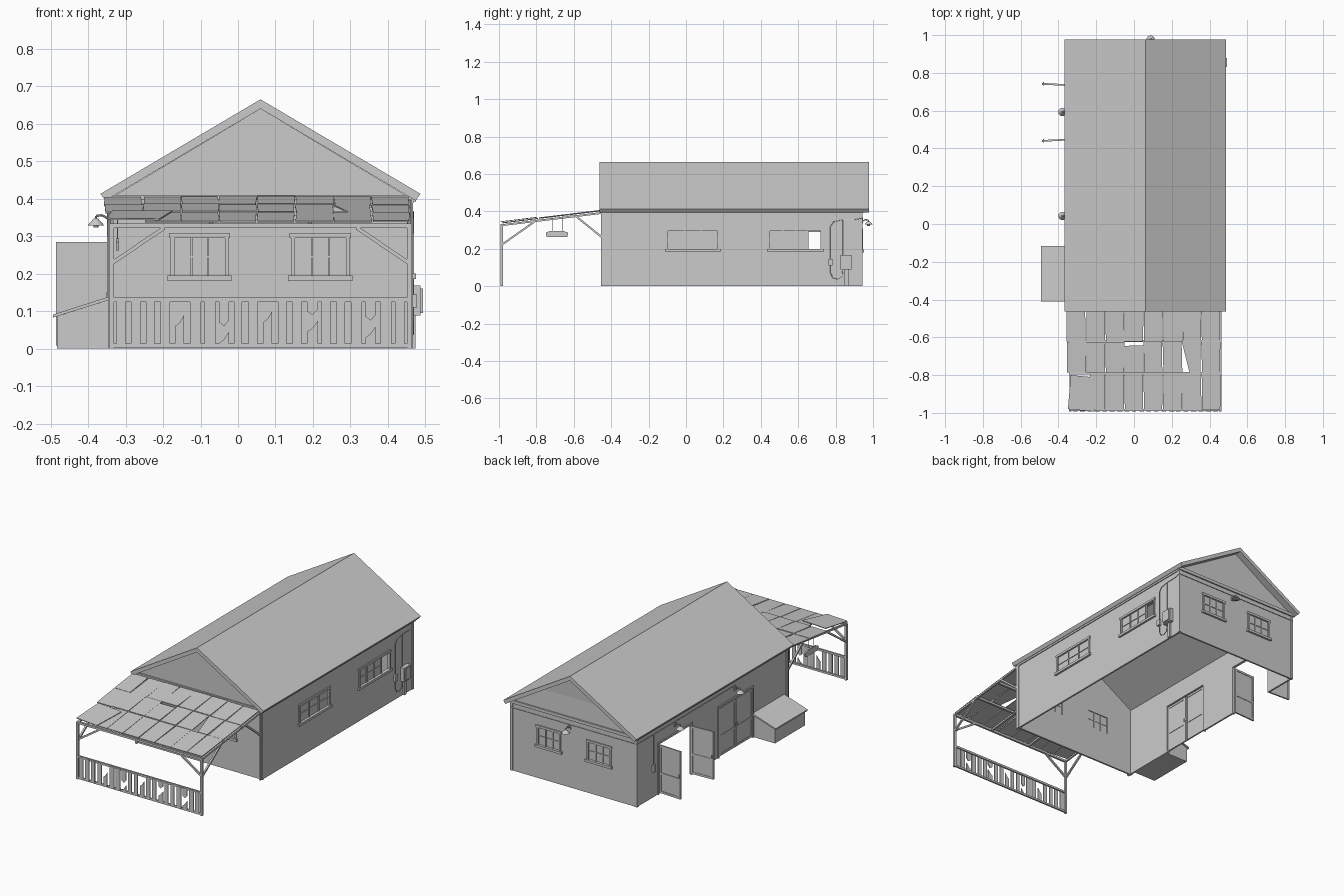
import bpy, bmesh, math, random
from mathutils import Vector, Matrix

if "Cube" in bpy.data.objects:
    bpy.data.objects.remove(bpy.data.objects["Cube"])

random.seed(4)
XL, XR, YF, YB, XM = -0.343, 0.463, -0.44, 0.94, 0.06

# wall frames: (along, outward, up) -> world
front = lambda u, d, z: Vector((u, YF - d, z))
back = lambda u, d, z: Vector((u, YB + d, z))
right = lambda u, d, z: Vector((XR + d, u, z))
left = lambda u, d, z: Vector((XL - d, u, z))
world = lambda x, y, z: Vector((x, y, z))


def finish(bm, name, solid=0):
    bmesh.ops.recalc_face_normals(bm, faces=bm.faces)
    me = bpy.data.meshes.new(name)
    bm.to_mesh(me)
    bm.free()
    ob = bpy.data.objects.new(name, me)
    bpy.context.collection.objects.link(ob)
    if solid:
        m = ob.modifiers.new("thickness", 'SOLIDIFY')
        m.thickness, m.offset = solid, 0
    return ob


def prism(bm, pts, vec):
    a = [bm.verts.new(p) for p in pts]
    b = [bm.verts.new(Vector(p) + Vector(vec)) for p in pts]
    bm.faces.new(a)
    bm.faces.new(b[::-1])
    for i in range(len(a)):
        j = (i + 1) % len(a)
        bm.faces.new((a[i], b[i], b[j], a[j]))


def box(bm, f, u0, u1, d0, d1, z0, z1):
    prism(bm, [f(u0, d0, z0), f(u1, d0, z0), f(u1, d0, z1), f(u0, d0, z1)], f(u0, d1, z0) - f(u0, d0, z0))


def beam(bm, p, q, w=0.01):
    p, q = Vector(p), Vector(q)
    m = Matrix.Translation((p + q) / 2) @ (q - p).to_track_quat('Z', 'Y').to_matrix().to_4x4()
    bmesh.ops.create_cube(bm, size=1, matrix=m @ Matrix.Diagonal((w, w, (q - p).length, 1)))


def pipe(bm, pts, r=0.002, r2=None, n=8):
    for p, q in zip(pts, pts[1:]):
        p, q = Vector(p), Vector(q)
        m = Matrix.Translation((p + q) / 2) @ (q - p).to_track_quat('Z', 'Y').to_matrix().to_4x4()
        bmesh.ops.create_cone(bm, cap_ends=True, segments=n, radius1=r, radius2=r if r2 is None else r2,
                              depth=(q - p).length, matrix=m)


def wall(name, f, u0, u1, holes, gable=False):
    bm = bmesh.new()
    us = sorted({u0, u1, *[h[0] for h in holes], *[h[1] for h in holes]})
    zs = sorted({0, 0.4, *[h[2] for h in holes], *[h[3] for h in holes]})
    for a, b in zip(us, us[1:]):
        for c, e in zip(zs, zs[1:]):
            if not any(h[0] <= a < h[1] and h[2] <= c < h[3] for h in holes):
                bm.faces.new([bm.verts.new(f(u, -0.005, z)) for u, z in ((a, c), (b, c), (b, e), (a, e))])
    if gable:
        bm.faces.new([bm.verts.new(f(u, -0.005, z)) for u, z in ((u0, 0.4), (u1, 0.4), (XM, 0.64))])
    bmesh.ops.remove_doubles(bm, verts=bm.verts, dist=1e-4)
    finish(bm, name, 0.01)


def window(name, f, u0, u1, z0, z1, cols, missing=None):
    bm, t = bmesh.new(), 0.01
    for a, b in ((u0, u0 + t), (u1 - t, u1)):
        box(bm, f, a, b, -0.01, 0.006, z0, z1)
    box(bm, f, u0 - 0.004, u1 + 0.004, -0.01, 0.007, z1 - t, z1 + 0.003)
    box(bm, f, u0 - 0.008, u1 + 0.008, -0.01, 0.012, z0 - 0.004, z0 + t)
    w, zm = (u1 - u0 - 2 * t) / cols, (z0 + z1) / 2
    for i in range(cols):
        a = u0 + t + i * w
        if i:
            box(bm, f, a - 0.003, a + 0.003, -0.008, 0.002, z0 + t, z1 - t)
        if i != missing:
            box(bm, f, a, a + w, -0.007, 0.001, zm - 0.002, zm + 0.002)
            box(bm, f, a, a + w, -0.005, -0.003, z0 + t, z1 - t)
    finish(bm, name)


def door_leaf(name, f, w, h=0.285):
    bm, t = bmesh.new(), 0.012
    box(bm, f, 0, w, -0.002, 0.002, 0.008, h)
    for a, b in ((0, t), (w - t, w)):
        box(bm, f, a, b, -0.005, 0.005, 0.008, h)
    for z in (0.008, 0.115, h - t):
        box(bm, f, t, w - t, -0.0045, 0.0045, z, z + t)
    box(bm, f, w - 0.01, w - 0.004, -0.009, 0.009, 0.13, 0.15)
    finish(bm, name)


def lamp(name, f, u):
    bm = bmesh.new()
    box(bm, f, u - 0.008, u + 0.008, 0, 0.005, 0.335, 0.355)
    pipe(bm, [f(u, 0, 0.345), f(u, 0.02, 0.356), f(u, 0.036, 0.354), f(u, 0.036, 0.344)], 0.003)
    pipe(bm, [f(u, 0.036, 0.329), f(u, 0.036, 0.347)], 0.022, 0.006, 16)
    pipe(bm, [f(u, 0.036, 0.323), f(u, 0.036, 0.331)], 0.007, n=10)
    finish(bm, name)


# walls, windows
end_w = [(-0.18, -0.025, 0.185, 0.305), (0.142, 0.298, 0.185, 0.305)]
side_w = [(-0.105, 0.178, 0.19, 0.305), (0.44, 0.73, 0.19, 0.305)]
doors = [(0.445, 0.74, 0, 0.29), (-0.115, 0.19, 0, 0.29)]
wall("front_wall", front, XL, XR, end_w, True)
wall("back_wall", back, XL, XR, end_w, True)
wall("right_wall", right, YF, YB, side_w)
wall("left_wall", left, YF, YB, doors)
for i, w in enumerate(end_w):
    window(f"front_window_{i}", front, *w, 3)
    window(f"back_window_{i}", back, *w, 3)
window("right_window_0", right, *side_w[0], 3)
window("right_window_1", right, *side_w[1], 4, 3)

# corner boards and cornice trim
bm = bmesh.new()
for x in (XL, XR):
    for y in (YF, YB):
        sx, sy = (1 if x < 0 else -1), (1 if y < 0 else -1)
        box(bm, world, x - 0.004 * sx, x + 0.012 * sx, y - 0.004 * sy, y + 0.012 * sy, 0, 0.4)
for f in (front, back):
    box(bm, f, XL - 0.012, XR + 0.012, 0, 0.008, 0.392, 0.41)
for f in (left, right):
    box(bm, f, YF, YB, 0, 0.005, 0.388, 0.402)
finish(bm, "corner_and_cornice_trim")

# gable roof slab
prof = [(-0.367, 0.413), (XM, 0.665), (0.487, 0.413), (0.474, 0.395), (XM, 0.64), (-0.354, 0.395)]
bm = bmesh.new()
prism(bm, [(x, -0.462, z) for x, z in prof], (0, 1.44, 0))
finish(bm, "main_roof")

# doors on the left: one pair open, one pair closed
for n, (a, b, _, h) in zip(("open", "closed"), doors):
    bm = bmesh.new()
    for p, q in ((a - 0.01, a), (b, b + 0.01)):
        box(bm, left, p, q, -0.01, 0.006, 0, h + 0.01)
    box(bm, left, a, b, -0.01, 0.006, h, h + 0.01)
    finish(bm, n + "_door_frame")
door_leaf("open_door_near", lambda u, d, z: Vector((XL - 0.003 - u, 0.735 + d + 0.05 * u, z)), 0.14)
door_leaf("open_door_far", lambda u, d, z: Vector((XL - 0.003 - u, 0.447 + d - 0.05 * u, z)), 0.14)
door_leaf("closed_door_a", lambda u, d, z: left(-0.114 + u, d, z), 0.15)
door_leaf("closed_door_b", lambda u, d, z: left(0.189 - u, d, z), 0.15)

# lamps
lamp("left_lamp_0", left, 0.593)
lamp("left_lamp_1", left, 0.043)
lamp("back_lamp", back, 0.088)

# side bunker with sloped lid
bm = bmesh.new()
prism(bm, [(XL, -0.4, 0), (-0.483, -0.4, 0), (-0.483, -0.4, 0.086), (XL, -0.4, 0.13)], (0, 0.275, 0))
finish(bm, "bunker_box")
bm = bmesh.new()
prism(bm, [(XL, -0.41, 0.13), (-0.493, -0.41, 0.083), (-0.493, -0.41, 0.091), (XL, -0.41, 0.139)], (0, 0.293, 0))
finish(bm, "bunker_lid")

# electric boxes and conduits
bm = bmesh.new()
box(bm, right, 0.826, 0.886, 0, 0.024, 0.088, 0.168)
box(bm, right, 0.832, 0.88, 0.024, 0.03, 0.095, 0.161)
box(bm, right, 0.762, 0.784, 0, 0.014, 0.11, 0.145)
box(bm, right, 0.848, 0.868, 0, 0.01, 0, 0.09)
box(bm, left, 0.78, 0.8, 0, 0.012, 0.15, 0.19)
finish(bm, "electric_boxes")
bm = bmesh.new()
pipe(bm, [right(*p) for p in ((0.84, .004, .168), (0.84, .004, .355), (0.9, .004, .355), (0.944, .004, .365))])
pipe(bm, [right(*p) for p in ((0.84, .004, .355), (0.79, .004, .345), (0.773, .004, .32), (0.773, .004, .07),
                              (0.785, .004, .045), (0.81, .004, .038), (0.835, .004, .05), (0.838, .004, .09))])
pipe(bm, [back(0.465, .004, .365), back(-0.345, .004, .365)])
pipe(bm, [back(0.088, .004, .365), back(0.088, .004, .345)])
pipe(bm, [left(*p) for p in ((0.94, .004, .365), (0.043, .004, .365), (0.043, .004, .345))])
pipe(bm, [left(0.593, .004, .365), left(0.593, .004, .345)])
pipe(bm, [left(0.79, .004, .365), left(0.79, .004, .19)])
finish(bm, "conduits")

# porch frame: posts, braces, rafters, purlins
rz = lambda y: 0.4 + (y + 0.455) * 0.122
bm = bmesh.new()
for x, s in ((XL + 0.006, 1), (XR - 0.006, -1)):
    beam(bm, (x, -0.985, 0), (x, -0.985, 0.325), 0.013)
    beam(bm, (x, -0.985, 0.228), (x + s * 0.14, -0.985, 0.322))
    beam(bm, (x, -0.98, 0.225), (x, -0.81, 0.345))
    beam(bm, (x, -0.445, 0.258), (x, -0.59, 0.375))
    beam(bm, (x, -0.448, 0), (x, -0.448, 0.39), 0.011)
for i in range(4):
    x = XL + 0.006 + i * (XR - XL - 0.012) / 3
    beam(bm, (x, -0.985, rz(-0.985) - 0.009), (x, -0.445, rz(-0.445) - 0.009))
for y in (-0.985, -0.79, -0.62, -0.455):
    beam(bm, (XL, y, rz(y) - 0.008), (XR, y, rz(y) - 0.008), 0.012)
finish(bm, "porch_frame")

# weathered porch roof sheets
bm = bmesh.new()
ys, w = (-0.455, -0.625, -0.79, -0.985), 0.815 / 8
for i in range(8):
    for j in range(3):
        x0, x1 = -0.355 + i * w, -0.355 + (i + 1) * w - 0.003
        y0, y1 = ys[j], ys[j + 1] + 0.003
        k = [random.uniform(-0.003, 0.003) for _ in range(4)]
        pts = [(x0 + k[0], y0), (x1 + k[1], y0), (x1 + k[2], y1), (x0 + k[3], y1)]
        lift = random.uniform(0, 0.004)
        if (i, j) == (3, 1):
            pts[0], pts[1] = (x0, y0 + 0.002 - 0.022), (x1, y0 - 0.018)
        elif (i, j) == (6, 1):
            pts[3] = (x0 + 0.038, y1)
        elif (i, j) == (1, 2):
            pts[0], pts[3] = (x0 + 0.02, y0), (x0 + 0.005, y1)
        elif (i, j) == (0, 2):
            pts, lift = [(-0.335, -0.8), (-0.175, -0.815), (-0.21, -0.993), (-0.35, -0.98)], 0.008
        prism(bm, [(x, y, rz(y) + lift) for x, y in pts], (0, 0, 0.004))
finish(bm, "porch_roof_sheets")

# front fence with some broken planks
bm = bmesh.new()
box(bm, world, XL, XR, -0.991, -0.981, 0.125, 0.137)
box(bm, world, XL, XR, -0.991, -0.981, 0.003, 0.014)
broken = {4: 0.09, 7: 0.045, 10: 0.1, 13: 0.075, 17: 0.06}
pitch = (XR - XL - 0.024) / 20
for i in range(20):
    a = XL + 0.012 + i * pitch + 0.007
    b = a + pitch - 0.014 + random.uniform(-0.003, 0.005)
    if i in broken:
        h, m = broken[i], (a + b) / 2
        prism(bm, [(a, -0.993, 0.005), (b, -0.993, 0.005), (b, -0.993, h), (m, -0.993, h - 0.02),
                   (a, -0.993, h - 0.03)], (0, 0.005, 0))
        if h < 0.09:
            prism(bm, [(a, -0.993, 0.132), (b, -0.993, 0.132), (b, -0.993, h + 0.03), (m, -0.993, h + 0.015),
                       (a, -0.993, h + 0.025)], (0, 0.005, 0))
    else:
        box(bm, world, a, b, -0.993, -0.988, 0.005, 0.132)
finish(bm, "porch_fence")

# hanging board under the porch
bm = bmesh.new()
out = [(-0.745, 0.262), (-0.635, 0.262), (-0.63, 0.285), (-0.65, 0.294), (-0.73, 0.294), (-0.75, 0.285)]
prism(bm, [(-0.325, y, z) for y, z in out], (0.008, 0, 0))
for y in (-0.712, -0.66):
    pipe(bm, [(-0.321, y, 0.29), (-0.321, y, rz(y))], 0.0015, n=6)
finish(bm, "hanging_board")
